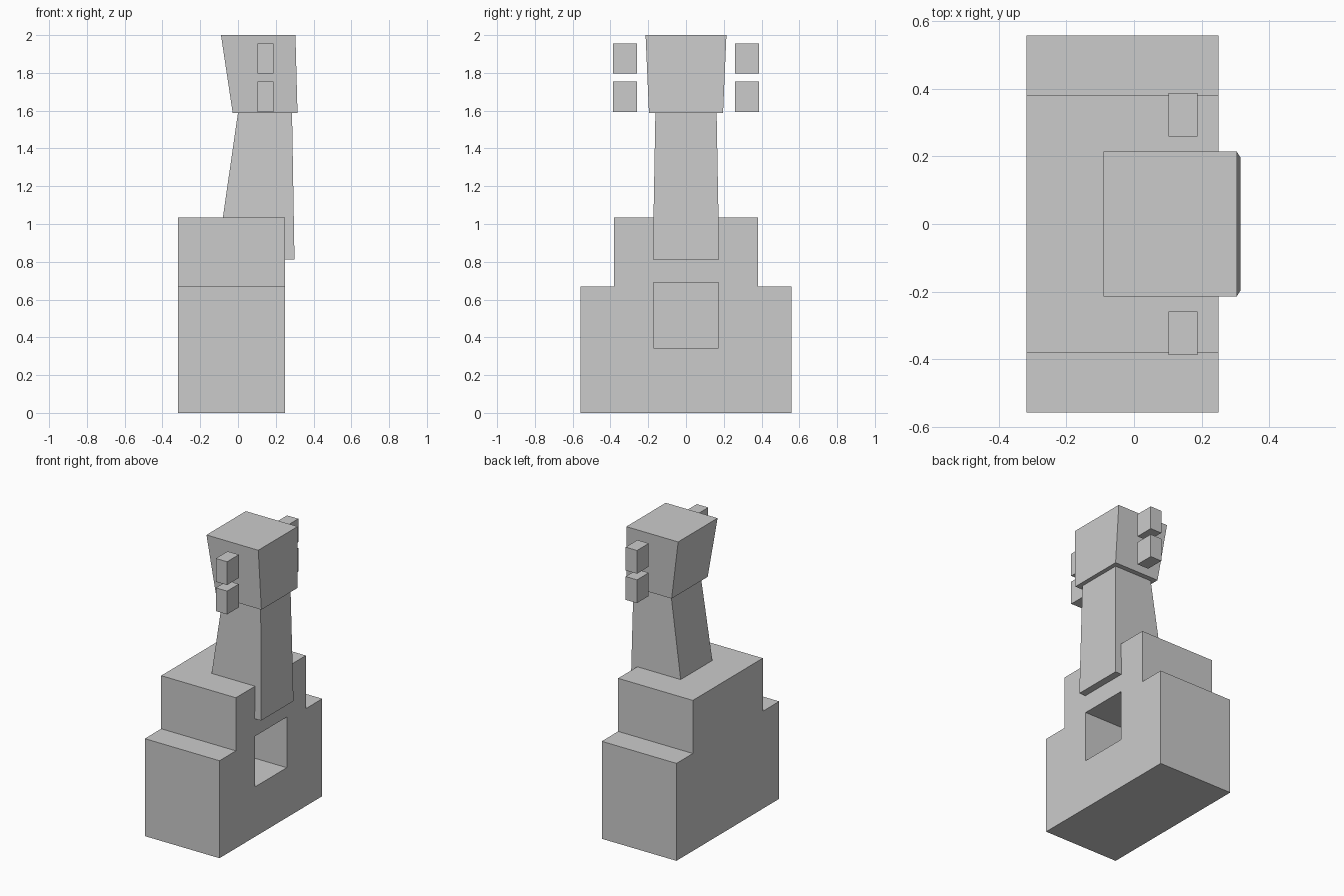
import bpy
import bmesh

if "Cube" in bpy.data.objects:
    bpy.data.objects.remove(bpy.data.objects["Cube"])


def make_object(name, bm):
    bmesh.ops.recalc_face_normals(bm, faces=bm.faces)
    mesh = bpy.data.meshes.new(name)
    bm.to_mesh(mesh)
    bm.free()
    obj = bpy.data.objects.new(name, mesh)
    bpy.context.collection.objects.link(obj)
    return obj


def tapered_box(name, bottom, top):
    """Each end is (x0, x1, y0, y1, z)."""
    bm = bmesh.new()
    rings = []
    for x0, x1, y0, y1, z in (bottom, top):
        rings.append([bm.verts.new((x, y, z)) for x, y in
                      ((x0, y0), (x1, y0), (x1, y1), (x0, y1))])
    low, high = rings
    bm.faces.new(low[::-1])
    bm.faces.new(high)
    for i in range(4):
        j = (i + 1) % 4
        bm.faces.new((low[i], low[j], high[j], high[i]))
    return make_object(name, bm)


def box(name, x0, x1, y0, y1, z0, z1):
    return tapered_box(name, (x0, x1, y0, y1, z0), (x0, x1, y0, y1, z1))


# Stepped base: mirrored profile extruded along x
half = [(0.558, 0), (0.558, 0.67), (0.38, 0.67), (0.38, 1.035)]
profile = half + [(-y, z) for y, z in reversed(half)]
bm = bmesh.new()
face = bm.faces.new([bm.verts.new((-0.318, y, z)) for y, z in profile])
ext = bmesh.ops.extrude_face_region(bm, geom=[face])
bmesh.ops.translate(bm, vec=(0.568, 0, 0),
                    verts=[v for v in ext["geom"] if isinstance(v, bmesh.types.BMVert)])
base = make_object("stepped_base", bm)

# Square niche cut into the +x face
cutter = box("niche_cutter", -0.10, 0.35, -0.173, 0.173, 0.343, 0.691)
cutter.hide_render = True
cutter.hide_viewport = False
cutter.display_type = 'WIRE'
cut = base.modifiers.new("niche", 'BOOLEAN')
cut.operation = 'DIFFERENCE'
cut.solver = 'EXACT'
cut.object = cutter

# Tapered neck, sunk into the base and standing proud of its +x face
tapered_box("neck", (-0.112, 0.299, -0.176, 0.176, 0.813),
            (0.0, 0.286, -0.162, 0.162, 1.59))

# Flared head
tapered_box("head", (-0.028, 0.315, -0.196, 0.196, 1.587),
            (-0.09, 0.304, -0.214, 0.214, 2.0))

# Two small floating blocks on each side of the head
for side, sign in (("left", -1), ("right", 1)):
    y0, y1 = sorted((sign * 0.259, sign * 0.387))
    for level, z in (("lower", 1.594), ("upper", 1.796)):
        box(f"{side}_{level}_block", 0.102, 0.188, y0, y1, z, z + 0.16)
